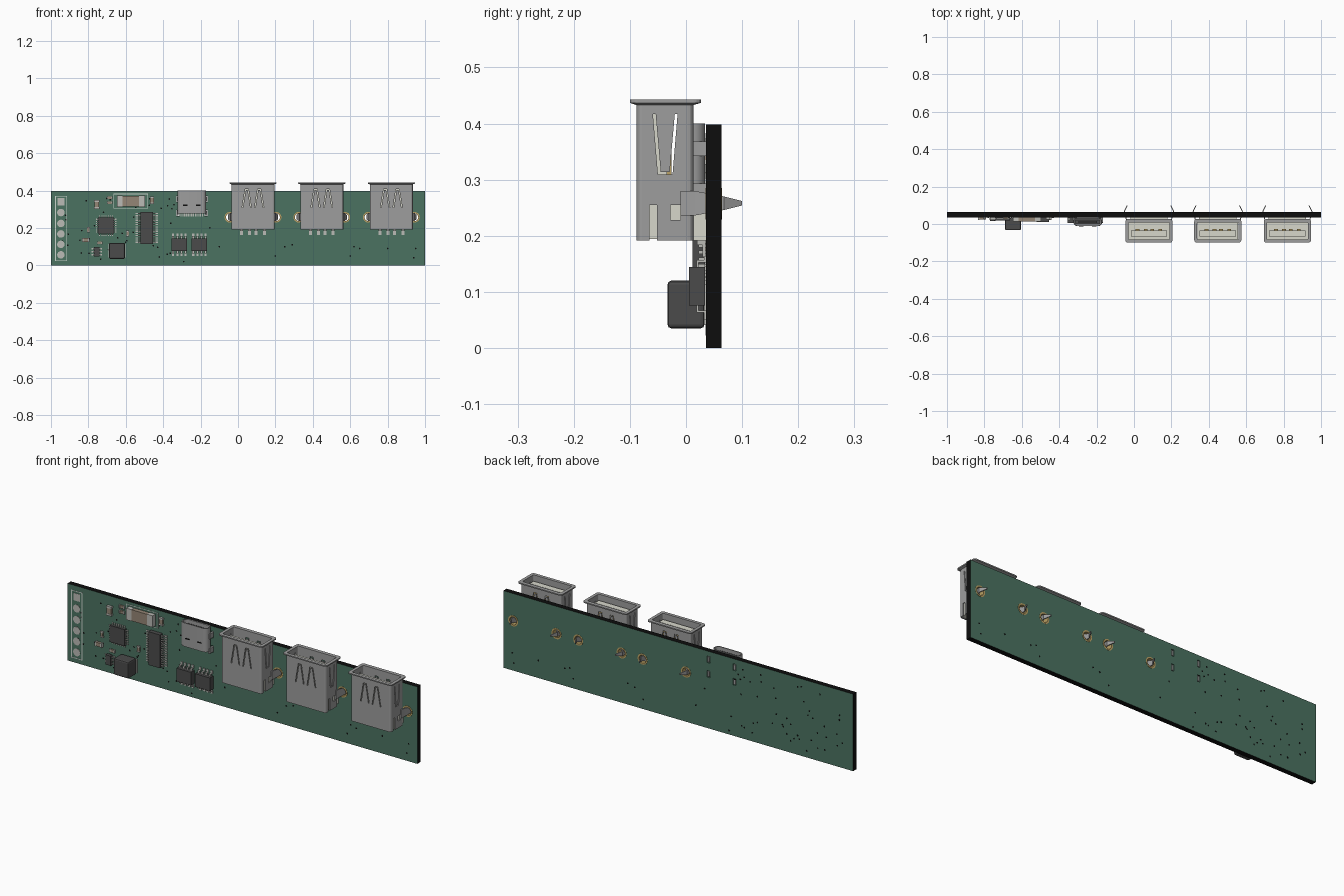
import bpy, bmesh, math, random

if "Cube" in bpy.data.objects:
    bpy.data.objects.remove(bpy.data.objects["Cube"])

F, B = 0.036, 0.063          # front and back faces of the board
random.seed(4)

def mat(name, r, g, b):
    m = bpy.data.materials.new(name)
    m.diffuse_color = (r, g, b, 1)
    m.use_nodes = True
    m.node_tree.nodes["Principled BSDF"].inputs["Base Color"].default_value = m.diffuse_color
    return m

GREEN = mat("solder_mask", 0.07, 0.17, 0.12)
BLACK = mat("black", 0.004, 0.004, 0.004)
DARK = mat("dark_plastic", 0.07, 0.07, 0.07)
CREAM = mat("cream_plastic", 0.68, 0.68, 0.6)
GOLD = mat("gold", 0.5, 0.36, 0.13)
TIN = mat("tin", 0.5, 0.5, 0.47)
TAN = mat("ceramic", 0.3, 0.24, 0.18)
SILK = mat("silkscreen", 0.6, 0.66, 0.62)
SHELL = mat("steel", 0.34, 0.34, 0.34)

def finish(name, bm, m=None, smooth=False):
    bmesh.ops.recalc_face_normals(bm, faces=bm.faces)
    me = bpy.data.meshes.new(name)
    bm.to_mesh(me)
    bm.free()
    ob = bpy.data.objects.new(name, me)
    bpy.context.collection.objects.link(ob)
    if m:
        me.materials.append(m)
    if smooth:
        bpy.ops.object.select_all(action='DESELECT')
        ob.select_set(True)
        bpy.context.view_layer.objects.active = ob
        bpy.ops.object.shade_smooth_by_angle(angle=math.radians(35))
    return ob

def boxes(name, items, m=None):
    """Boxes given as (x0, x1, y0, y1, z0, z1)."""
    bm = bmesh.new()
    for x0, x1, y0, y1, z0, z1 in items:
        v = bmesh.ops.create_cube(bm, size=1)["verts"]
        for p in v:
            p.co = (x0 if p.co.x < 0 else x1, y0 if p.co.y < 0 else y1, z0 if p.co.z < 0 else z1)
    return finish(name, bm, m)

def add_loft(bm, rings, loop=False):
    """Bridge equal rings; loop joins last to first, otherwise the ends are capped."""
    vs = [[bm.verts.new(p) for p in r] for r in rings]
    n = len(vs[0])
    for a, b in zip(vs, vs[1:] + ([vs[0]] if loop else [])):
        for i in range(n):
            bm.faces.new((a[i], a[(i + 1) % n], b[(i + 1) % n], b[i]))
    if not loop:
        bm.faces.new(vs[0])
        bm.faces.new(vs[-1])

def rrect(x0, x1, y0, y1, r, z, seg=4):
    pts = []
    for k, (cx, cy) in enumerate([(x1 - r, y1 - r), (x0 + r, y1 - r), (x0 + r, y0 + r), (x1 - r, y0 + r)]):
        for i in range(seg + 1):
            a = math.pi / 2 * (k + i / seg)
            pts.append((cx + r * math.cos(a), cy + r * math.sin(a), z))
    return pts

def circle(cx, y, cz, r, n=24):
    return [(cx + r * math.cos(2 * math.pi * i / n), y, cz + r * math.sin(2 * math.pi * i / n)) for i in range(n)]

def cut(ob, cutter):
    cutter.hide_render = True
    cutter.hide_viewport = True
    cutter.display_type = 'WIRE'
    md = ob.modifiers.new("cut", 'BOOLEAN')
    md.object = cutter
    md.operation = 'DIFFERENCE'
    md.solver = 'EXACT'

A_X = (0.08, 0.448, 0.82)     # large connector centres
LOCKS = [(c + s * 0.124, 0.257) for c in A_X for s in (-1, 1)]
CX = -0.247                   # small connector centre
TABS = [(CX + s * 0.075, z) for s in (-1, 1) for z in (0.28, 0.355)]

# Board: green faces, black edges, drilled holes
board = boxes("circuit_board", [(-1, 1, F, B, 0, 0.398)], GREEN)
board.data.materials.append(BLACK)
for p in board.data.polygons:
    p.material_index = 0 if abs(p.normal.y) > 0.5 else 1
bm = bmesh.new()
for x, z in LOCKS:
    add_loft(bm, [circle(x, 0.0, z, 0.022), circle(x, 0.1, z, 0.022)])
for x, z in TABS:
    v = [(x + s * 0.008, t) for s, t in ((-1, z - 0.017), (1, z - 0.017), (1, z + 0.017), (-1, z + 0.017))]
    add_loft(bm, [[(a, y, b) for a, b in v] for y in (0.0, 0.1)])
cut(board, finish("drill_cutter", bm))

# Plated rims through the drilled holes
bm = bmesh.new()
for x, z in LOCKS:
    e = 0.001
    add_loft(bm, [circle(x, F - e, z, 0.028), circle(x, F - e, z, 0.02), circle(x, B + e, z, 0.02),
                  circle(x, B + e, z, 0.028), circle(x, B - e, z, 0.028), circle(x, B - e, z, 0.0225),
                  circle(x, F + e, z, 0.0225), circle(x, F + e, z, 0.028)], True)
finish("plated_holes", bm, GOLD, True)

# Small vias on both faces
spots = [(random.uniform(-0.95, -0.3), random.uniform(0.03, 0.37)) for _ in range(48)]
spots += [(0.25, 0.1), (0.29, 0.11), (0.62, 0.1), (0.65, 0.09), (0.8, 0.09), (0.95, 0.09), (0.94, 0.04),
          (0.6, 0.05), (-0.1, 0.1), (-0.15, 0.2), (0.2, 0.05), (-0.29, 0.02)]
bm = bmesh.new()
for x, z in spots:
    add_loft(bm, [circle(x, F - 0.0005, z, 0.0045, 8), circle(x, B + 0.0005, z, 0.0045, 8)])
finish("vias", bm, BLACK)

# Large connectors
for n, c in enumerate(A_X, 1):
    def ring(w, y0, y1, r, z):
        return rrect(c - w, c + w, y0, y1, r, z)
    bm = bmesh.new()
    add_loft(bm, [ring(0.115, -0.088, 0.013, 0.01, 0.192), ring(0.115, -0.088, 0.013, 0.01, 0.433),
                  ring(0.126, -0.1, 0.027, 0.014, 0.437), ring(0.126, -0.1, 0.027, 0.014, 0.443),
                  ring(0.11, -0.083, 0.008, 0.006, 0.443), ring(0.11, -0.083, 0.008, 0.006, 0.192)], True)
    shell = finish(f"port_shell_{n}", bm, SHELL)
    # spring slots in the broad walls
    outline = [(0.059, 0.308), (0.042, 0.407), (0.024, 0.407), (0.008, 0.308),
               (0.013, 0.308), (0.028, 0.402), (0.038, 0.402), (0.054, 0.308)]
    bm = bmesh.new()
    for s in (-1, 1):
        add_loft(bm, [[(c + s * x, y, z) for x, z in outline] for y in (-0.15, 0.05)])
    cut(shell, finish(f"broad_slot_cutter_{n}", bm))
    # spring slots and windows in the narrow walls
    side = [(-0.059, 0.417), (-0.05, 0.309), (-0.024, 0.309), (-0.015, 0.417),
            (-0.02, 0.417), (-0.029, 0.314), (-0.045, 0.314), (-0.054, 0.417)]
    bm = bmesh.new()
    for poly in (side, [(-0.065, 0.185), (-0.052, 0.185), (-0.052, 0.255), (-0.065, 0.255)],
                 [(-0.028, 0.228), (-0.01, 0.228), (-0.01, 0.255), (-0.028, 0.255)]):
        add_loft(bm, [[(x, y, z) for y, z in poly] for x in (c - 0.15, c + 0.15)])
    cut(shell, finish(f"narrow_slot_cutter_{n}", bm))
    boxes(f"port_insulator_{n}", [(c - 0.109, c + 0.109, -0.082, 0.007, 0.194, 0.275),
                                  (c - 0.097, c + 0.097, -0.066, -0.034, 0.27, 0.42),
                                  (c - 0.1, c + 0.1, 0.013, F, 0.192, 0.24)], CREAM)
    pins = (-0.061, -0.0175, 0.0175, 0.061)
    boxes(f"port_contacts_{n}", [(c + p - 0.01, c + p + 0.01, -0.034, -0.026, 0.27, 0.405) for p in pins], GOLD)
    boxes(f"port_leads_{n}", [b for p in pins for b in (
        (c + p - 0.008, c + p + 0.008, 0.02, F - 0.001, 0.184, 0.195),
        (c + p - 0.008, c + p + 0.008, F - 0.007, F - 0.001, 0.162, 0.19))], TIN)
    # bent board-lock legs
    path = [(0.115, -0.01, 0.022), (0.116, 0.015, 0.022), (0.129, 0.068, 0.012), (0.113, 0.1, 0.004)]
    bm = bmesh.new()
    for s in (-1, 1):
        add_loft(bm, [[(c + s * (x + d), y, 0.258 + k) for d, k in ((0, -h), (0.005, -h), (0.005, h), (0, h))]
                      for x, y, h in path])
    finish(f"port_lock_legs_{n}", bm, SHELL)

# Small oval connector
bm = bmesh.new()
def oval(i, z):
    return rrect(CX - 0.077 + i, CX + 0.077 - i, -0.012 + i, 0.034 - i, 0.022 - i, z, 6)
add_loft(bm, [oval(0, 0.278), oval(0, 0.4), oval(0.005, 0.4), oval(0.005, 0.3), oval(0.012, 0.295),
              oval(0.012, 0.278)], True)
finish("small_port_shell", bm, SHELL, True)
boxes("small_port_core", [(CX - 0.05, CX + 0.05, 0.006, 0.016, 0.28, 0.388),
                          (CX - 0.066, CX + 0.066, 0, 0.022, 0.276, 0.3)], DARK)
boxes("small_port_tabs", [(x - 0.005, x + 0.005, 0.008, B, z - 0.013, z + 0.013) for x, z in TABS], SHELL)
boxes("small_port_springs", [(CX + s * 0.035 - 0.012, CX + s * 0.035 + 0.012, -0.0135, -0.01, 0.318, 0.324)
                             for s in (-1, 1)], BLACK)
boxes("small_port_leads", [(CX + i * 0.0095 - 0.003, CX + i * 0.0095 + 0.003, F - 0.005, F, 0.26, 0.282)
                           for i in range(-6, 7)], TIN)

# Header pads and outline
zs = [0.34, 0.282, 0.224, 0.168, 0.112, 0.056]
bm = bmesh.new()
for z in zs[1:]:
    add_loft(bm, [circle(-0.947, F - 0.0015, z, 0.02), circle(-0.947, F, z, 0.02)])
finish("header_pads", bm, TIN)
boxes("header_first_pad", [(-0.966, -0.928, F - 0.0015, F, 0.321, 0.359)], TIN)

def frame(x0, x1, z0, z1, t=0.004):
    y = (F - 0.001, F)
    return [(x0, x1, *y, z0, z0 + t), (x0, x1, *y, z1 - t, z1), (x0, x0 + t, *y, z0, z1), (x1 - t, x1, *y, z0, z1)]
boxes("header_outline", frame(-0.978, -0.914, 0.022, 0.372), SILK)

# Chips with rows of leads on chosen sides
def chip(name, cx, cz, w, h, top, n, out, sides, pitch):
    boxes(name, [(cx - w / 2, cx + w / 2, top, F - 0.002, cz - h / 2, cz + h / 2)], DARK)
    r, mid, leads = pitch * 0.25, (top + F) / 2, []
    for s in sides:
        half = (w if s in "LR" else h) / 2
        sg = 1 if s in "RT" else -1
        for i in range(n):
            o = (i - (n - 1) / 2) * pitch
            for a, b, y0, y1 in ((half - 0.004, half + out * 0.45, mid - 0.002, mid + 0.002),
                                 (half + out * 0.35, half + out * 0.5, mid - 0.002, F),
                                 (half + out * 0.35, half + out, F - 0.004, F)):
                u, v = sorted((sg * a, sg * b))
                leads.append((cx + u, cx + v, y0, y1, cz + o - r, cz + o + r) if s in "LR" else
                             (cx + o - r, cx + o + r, y0, y1, cz + u, cz + v))
    boxes(name + "_leads", leads, TIN)

chip("square_chip", -0.705, 0.212, 0.085, 0.085, 0.02, 7, 0.012, "LRTB", 0.0115)
chip("long_chip", -0.488, 0.2, 0.066, 0.172, 0.012, 14, 0.026, "LR", 0.0118)
chip("switch_chip_1", -0.314, 0.11, 0.084, 0.068, 0.005, 4, 0.025, "TB", 0.0215)
chip("switch_chip_2", -0.207, 0.11, 0.084, 0.068, 0.005, 4, 0.025, "TB", 0.0215)
chip("tiny_chip", -0.755, 0.073, 0.03, 0.05, 0.017, 3, 0.012, "LR", 0.0165)

# Power inductor
coil = boxes("inductor", [(-0.69, -0.604, -0.033, F - 0.003, 0.035, 0.12)], DARK)
bv = coil.modifiers.new("bevel", 'BEVEL')
bv.width, bv.segments = 0.007, 2
boxes("inductor_feet", [(-0.693, -0.665, F - 0.004, F, 0.042, 0.113), (-0.629, -0.601, F - 0.004, F, 0.042, 0.113)], TIN)

# Two-ended parts: centre, length, width, top, upright
parts = [(-0.573, 0.343, 0.15, 0.06, 0.013, 0), (-0.755, 0.325, 0.048, 0.028, 0.022, 1), (-0.686, 0.362, 0.03, 0.016, 0.027, 0),
         (-0.686, 0.335, 0.03, 0.016, 0.027, 0), (-0.46, 0.347, 0.04, 0.022, 0.025, 1), (-0.815, 0.135, 0.04, 0.022, 0.022, 0),
         (-0.74, 0.12, 0.03, 0.016, 0.027, 0), (-0.59, 0.17, 0.03, 0.016, 0.027, 1), (-0.8, 0.19, 0.03, 0.016, 0.027, 1)]
bodies, ends = [], []
for cx, cz, l, w, top, up in parts:
    def place(a, b, hw, y):
        return (cx - hw, cx + hw, y, F, cz + a, cz + b) if up else (cx + a, cx + b, y, F, cz - hw, cz + hw)
    bodies.append(place(-l * 0.32, l * 0.32, w / 2 - 0.001, top + 0.001))
    ends += [place(-l / 2, -l * 0.3, w / 2, top), place(l * 0.3, l / 2, w / 2, top)]
boxes("passive_bodies", bodies, TAN)
boxes("passive_end_caps", ends, TIN)
boxes("passive_outlines", frame(-0.665, -0.481, 0.303, 0.383, 0.003), SILK)
